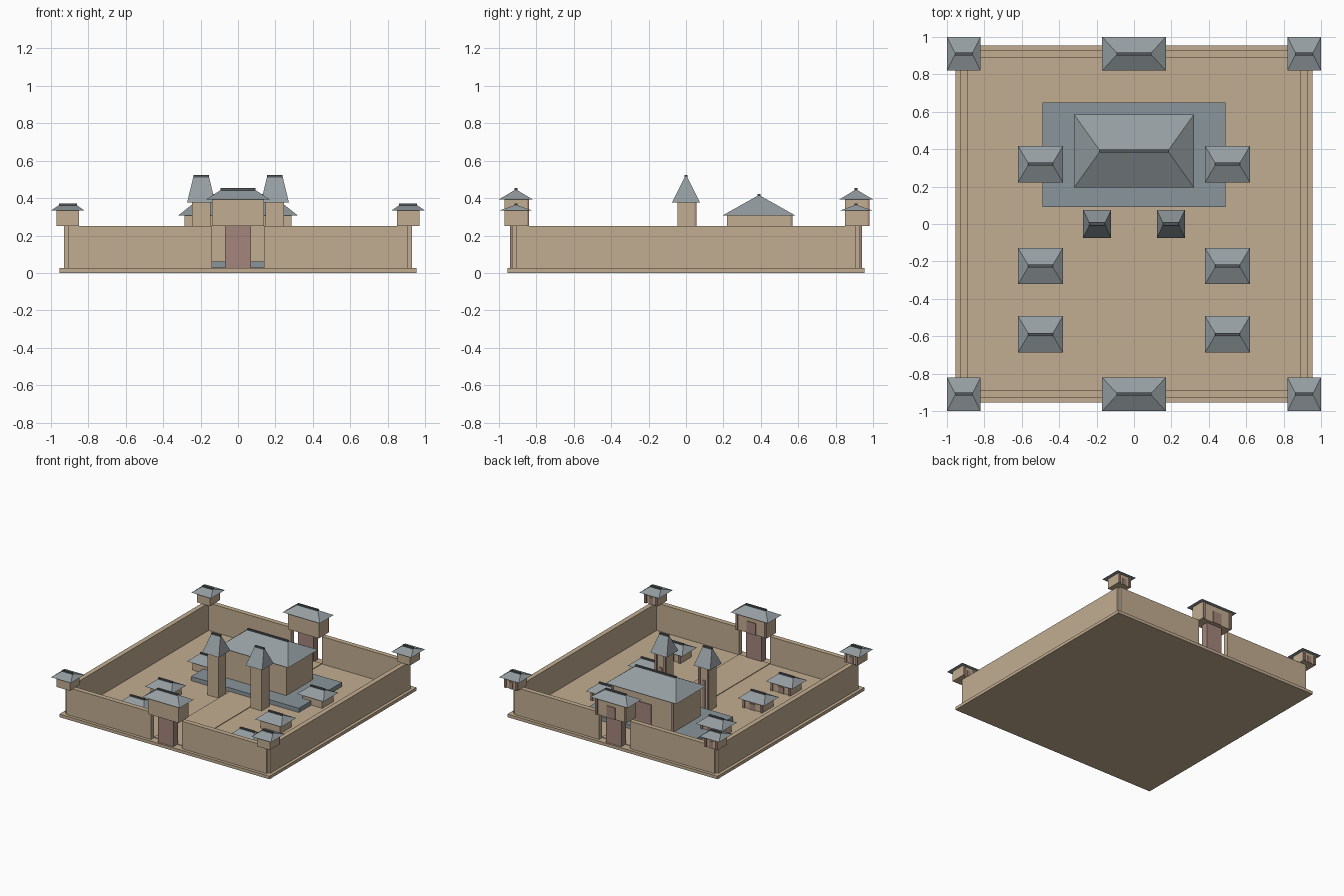
import bpy, bmesh

if "Cube" in bpy.data.objects:
    bpy.data.objects.remove(bpy.data.objects["Cube"])


def material(name, r, g, b):
    m = bpy.data.materials.new(name)
    m.diffuse_color = (r, g, b, 1)
    m.use_nodes = True
    m.node_tree.nodes["Principled BSDF"].inputs["Base Color"].default_value = m.diffuse_color
    return m


TAN = material("tan plaster", 0.54, 0.42, 0.285)
ROOF = material("blue grey tile", 0.30, 0.34, 0.36)
STONE = material("platform stone", 0.25, 0.30, 0.325)
WOOD = material("red brown wood", 0.37, 0.24, 0.20)
RIDGE = material("dark ridge tile", 0.085, 0.095, 0.10)


def frustum(name, mat, cx, cy, z0, z1, bottom, top):
    """Four sided block with separate half sizes at the bottom and top."""
    bm = bmesh.new()
    rings = []
    for z, (hx, hy) in ((z0, bottom), (z1, top)):
        rings.append([bm.verts.new((cx + sx * hx, cy + sy * hy, z))
                      for sx, sy in ((-1, -1), (1, -1), (1, 1), (-1, 1))])
    lo, hi = rings
    bm.faces.new(lo[::-1])
    bm.faces.new(hi)
    for i in range(4):
        j = (i + 1) % 4
        bm.faces.new((lo[i], lo[j], hi[j], hi[i]))
    me = bpy.data.meshes.new(name)
    bm.to_mesh(me)
    bm.free()
    me.materials.append(mat)
    ob = bpy.data.objects.new(name, me)
    bpy.context.collection.objects.link(ob)
    return ob


def box(name, mat, x0, x1, y0, y1, z0, z1):
    h = ((x1 - x0) / 2, (y1 - y0) / 2)
    return frustum(name, mat, (x0 + x1) / 2, (y0 + y1) / 2, z0, z1, h, h)


def building(name, cx, cy, z0, eave, peak, body, roof, ridge):
    """Walls, hipped roof, ridge cap, and a door with corner posts at the back."""
    bx, by = body
    frustum(name + "_walls", TAN, cx, cy, z0, eave + 0.004, body, body)
    frustum(name + "_roof", ROOF, cx, cy, eave, peak, roof, (ridge, 0.006))
    box(name + "_ridge", RIDGE, cx - ridge, cx + ridge, cy - 0.008, cy + 0.008,
        peak - 0.004, peak + 0.010)
    face = cy + by
    dw = bx * 0.28
    box(name + "_door", WOOD, cx - dw, cx + dw, face - 0.004, face + 0.006,
        z0, z0 + (eave - z0) * 0.68)
    for s in (-1, 1):
        px = cx + s * (bx - 0.01)
        box(name + "_post", WOOD, px - 0.009, px + 0.009, face - 0.008, face + 0.01,
            z0, eave + 0.002)


# Ground slab and low paths
G = 0.025
box("base", TAN, -0.955, 0.955, -0.955, 0.955, 0, G)
box("main_path", TAN, -0.14, 0.14, -0.89, 0.89, G - 0.005, G + 0.005)

# Outer walls, with openings at the front and back gates
for s in (-1, 1):
    box("side_wall", TAN, s * 0.91 - 0.02, s * 0.91 + 0.02, -0.91, 0.91, G, 0.25)
    for t in (-1, 1):
        frustum("gate_wall", TAN, t * 0.525, s * 0.91, G, 0.25, (0.385, 0.02), (0.385, 0.02))
        # Corner turret
        building("corner_tower", t * 0.91, s * 0.91, 0.25, 0.333, 0.362,
                 (0.06, 0.06), (0.09, 0.09), 0.048)
    # Gate leaf and gatehouse
    frustum("gate_door", WOOD, 0, s * 0.91, G, 0.25, (0.07, 0.03), (0.07, 0.03))
    building("gatehouse", 0, s * 0.91, 0.25, 0.393, 0.443,
             (0.14, 0.06), (0.17, 0.09), 0.093)

# Stone platform with the main hall
box("platform", STONE, -0.49, 0.49, 0.09, 0.65, G, 0.06)
building("main_hall", 0, 0.39, 0.06, 0.307, 0.413, (0.285, 0.17), (0.32, 0.195), 0.185)

# Twin towers and side houses
for s in (-1, 1):
    building("tower", s * 0.197, 0, G, 0.377, 0.513, (0.05, 0.046), (0.075, 0.075), 0.042)
    for y in (0.32, -0.225, -0.59):
        building("side_house", s * 0.5, y, G, 0.098, 0.142, (0.09, 0.07), (0.12, 0.097), 0.066)
